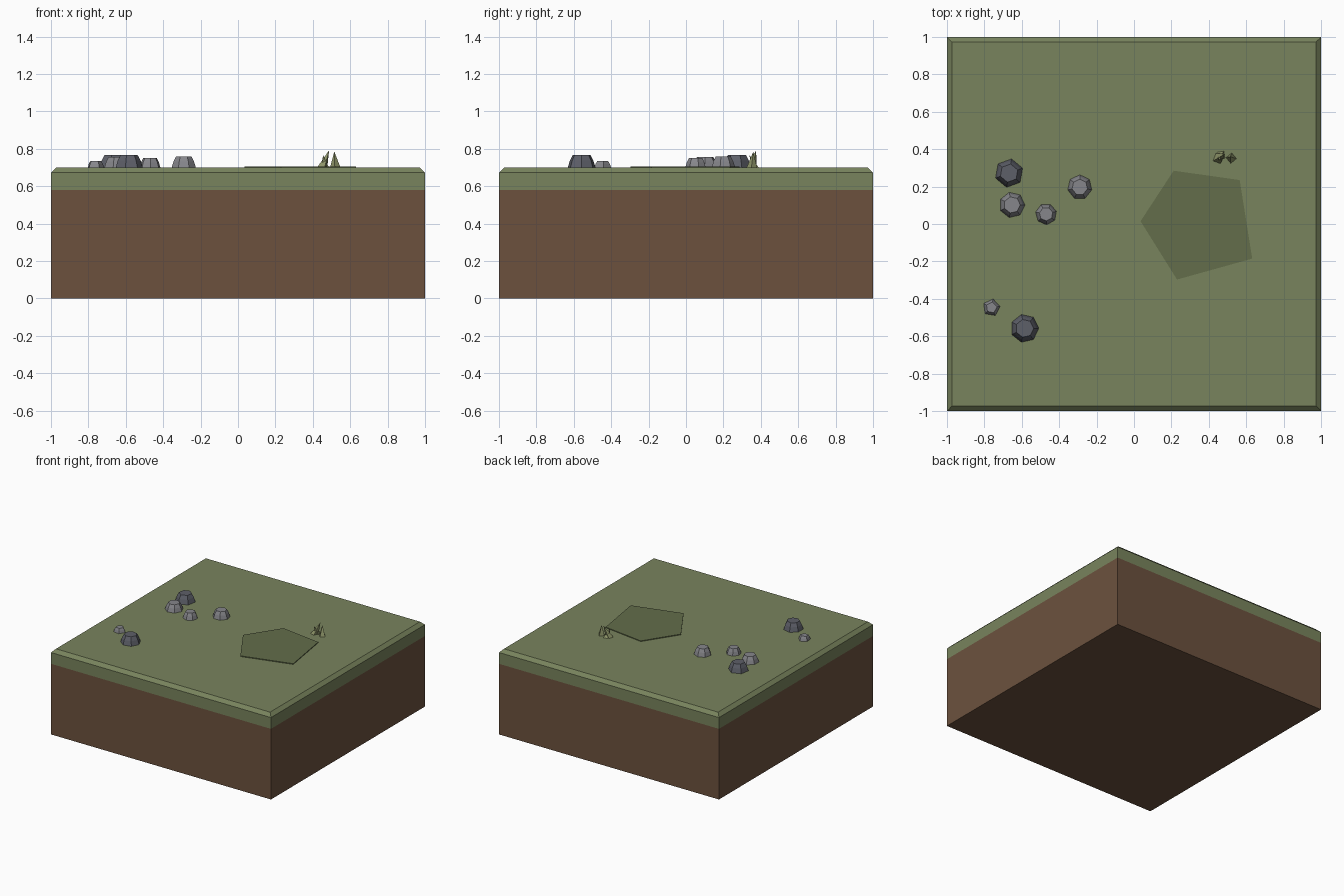
import bpy, bmesh, math
from mathutils import Vector

if "Cube" in bpy.data.objects:
    bpy.data.objects.remove(bpy.data.objects["Cube"])


def material(name, rgb):
    m = bpy.data.materials.new(name)
    m.diffuse_color = (*rgb, 1)
    m.use_nodes = True
    m.node_tree.nodes["Principled BSDF"].inputs["Base Color"].default_value = m.diffuse_color
    return m


GRASS = material("grass", (0.19, 0.23, 0.11))
DIRT = material("dirt", (0.15, 0.083, 0.048))
WORN = material("worn_grass", (0.125, 0.155, 0.07))
LIGHT = material("light_stone", (0.24, 0.24, 0.26))
DARK = material("dark_stone", (0.11, 0.115, 0.14))
BLADE = material("blade_green", (0.27, 0.30, 0.14))
TOP = 0.70


def loft(name, rings, mat):
    """Closed solid through rings of equal point count, bottom to top."""
    bm = bmesh.new()
    loops = [[bm.verts.new(p) for p in ring] for ring in rings]
    n = len(loops[0])
    for a, b in zip(loops, loops[1:]):
        for i in range(n):
            j = (i + 1) % n
            bm.faces.new((a[i], a[j], b[j], b[i]))
    bm.faces.new(loops[0][::-1])
    bm.faces.new(loops[-1])
    bmesh.ops.remove_doubles(bm, verts=bm.verts, dist=1e-5)
    bmesh.ops.recalc_face_normals(bm, faces=bm.faces)
    me = bpy.data.meshes.new(name)
    bm.to_mesh(me)
    bm.free()
    me.materials.append(mat)
    ob = bpy.data.objects.new(name, me)
    bpy.context.collection.objects.link(ob)
    return ob


def square(h, z):
    return [(-h, -h, z), (h, -h, z), (h, h, z), (-h, h, z)]


def polygon(x, y, z, r, n, start):
    return [(x + r * math.cos(math.radians(start) + math.tau * i / n),
             y + r * math.sin(math.radians(start) + math.tau * i / n), z)
            for i in range(n)]


# Ground block: dirt below, grass slab with chamfered rim above
loft("dirt_base", [square(1, 0), square(1, 0.58)], DIRT)
loft("grass_layer", [square(1, 0.58), square(1, 0.673), square(0.973, TOP)], GRASS)

# Worn five-sided patch
patch = [(0.035, 0.015), (0.23, -0.297), (0.632, -0.185), (0.565, 0.235), (0.212, 0.285)]
loft("ground_patch", [[(x, y, z) for x, y in patch] for z in (TOP, 0.706)], WORN)

# Stones: x, y, radius, top z, sides, rotation, material
stones = [
    (-0.668, 0.272, 0.077, 0.766, 6, 20, DARK),
    (-0.652, 0.102, 0.069, 0.757, 7, 0, LIGHT),
    (-0.470, 0.053, 0.057, 0.751, 7, 15, LIGHT),
    (-0.290, 0.197, 0.066, 0.759, 7, 90, LIGHT),
    (-0.762, -0.447, 0.047, 0.736, 5, 80, LIGHT),
    (-0.585, -0.558, 0.076, 0.766, 7, 0, DARK),
]
for k, (x, y, r, top, n, rot, mat) in enumerate(stones):
    loft(f"stone_{k + 1}", [
        polygon(x, y, TOP, r, n, rot),
        polygon(x, y, TOP + (top - TOP) * 0.55, r * 0.85, n, rot),
        polygon(x, y, top, r * 0.64, n, rot)], mat)

# Grass tuft: pointed leaning blades, base centre, radius, sides, tip
blades = [
    ((0.450, 0.350), 0.030, 4, (0.487, 0.375, 0.792)),
    ((0.465, 0.368), 0.026, 4, (0.455, 0.340, 0.765)),
    ((0.520, 0.352), 0.028, 4, (0.515, 0.360, 0.785)),
]
for k, ((x, y), r, n, tip) in enumerate(blades):
    bm = bmesh.new()
    base = [bm.verts.new(p) for p in polygon(x, y, TOP, r, n, 25 + 30 * k)]
    apex = bm.verts.new(Vector(tip))
    for i in range(n):
        bm.faces.new((base[i], base[(i + 1) % n], apex))
    bm.faces.new(base[::-1])
    me = bpy.data.meshes.new(f"grass_blade_{k + 1}")
    bm.to_mesh(me)
    bm.free()
    me.materials.append(BLADE)
    bpy.context.collection.objects.link(bpy.data.objects.new(me.name, me))
